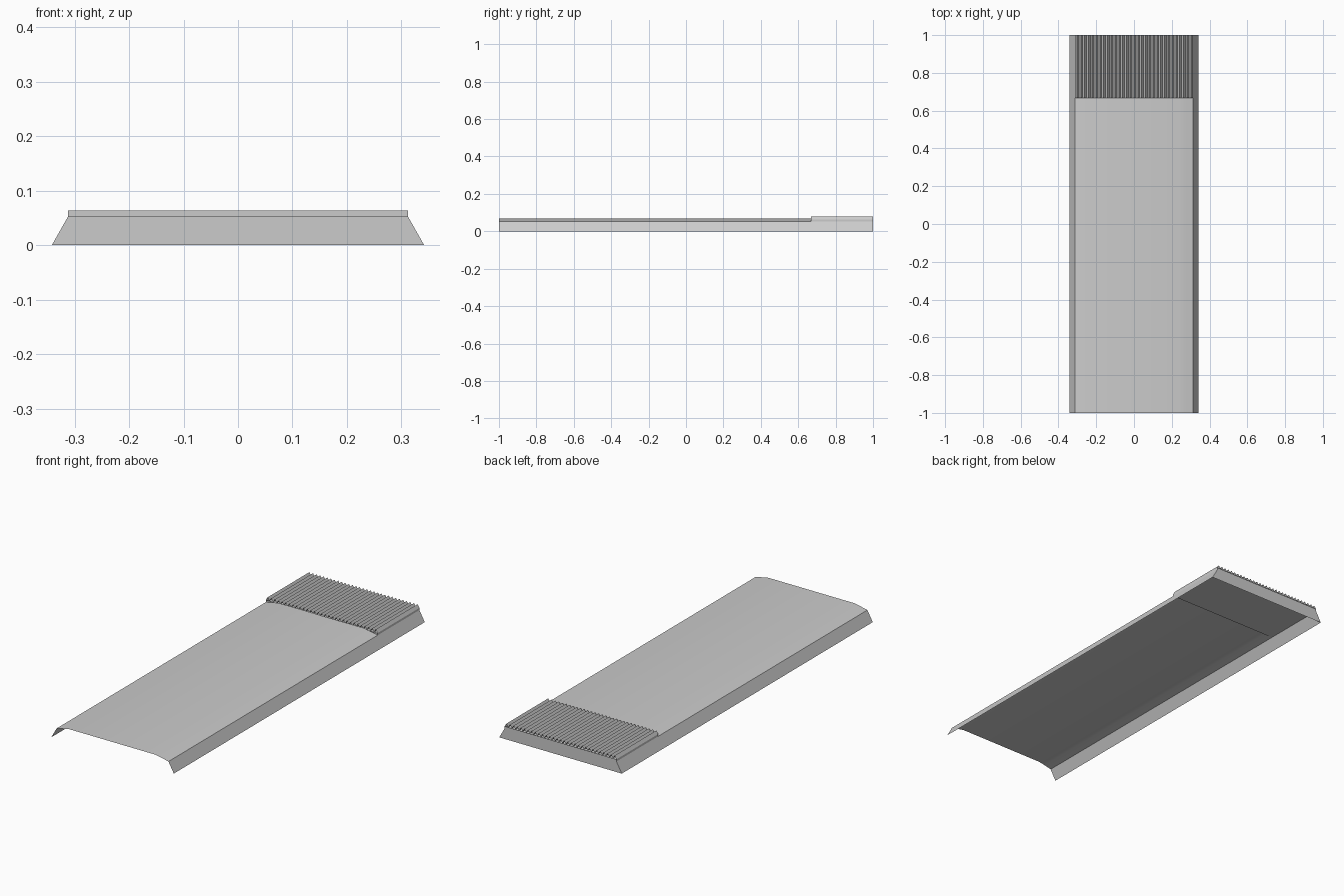
import bpy, math

if "Cube" in bpy.data.objects:
    bpy.data.objects.remove(bpy.data.objects["Cube"])

Y0, YS, Y1 = -1.0, 0.667, 1.0      # front, step, back
W, B = 0.312, 0.342                # half width at deck and at ground
DECK, BASE, PEAK = 0.053, 0.064, 0.08


def make(name, verts, faces, smooth=False):
    me = bpy.data.meshes.new(name)
    me.from_pydata(verts, [], faces)
    me.update()
    ob = bpy.data.objects.new(name, me)
    bpy.context.collection.objects.link(ob)
    bpy.context.view_layer.objects.active = ob
    ob.select_set(True)
    if smooth:
        bpy.ops.object.shade_smooth_by_angle(angle=math.radians(30))
    ob.select_set(False)
    return ob


def sheet(name, profile, ya, yb, smooth=False):
    """Sweep an open x-z profile along y (left to right, facing up)."""
    n = len(profile)
    verts = [(x, y, z) for y in (ya, yb) for x, z in profile]
    faces = [(i, i + 1, n + i + 1, n + i) for i in range(n - 1)]
    return make(name, verts, faces, smooth)


# Sloping side skirts, open underneath
sheet("left_skirt", [(-B, 0), (-W, DECK)], Y0, Y1)
sheet("right_skirt", [(W, DECK), (B, 0)], Y0, Y1)

# Gently crowned top panel
half = [(W, DECK), (0.275, 0.0612), (0.24, 0.068)]
crown = [(-x, z) for x, z in half] + half[::-1]
sheet("top_panel", crown, Y0, YS, smooth=True)

# Flat deck beneath the ribs and closing back wall
sheet("rear_deck", [(-W, DECK), (W, DECK)], YS, Y1)
make("back_wall", [(B, Y1, 0), (-B, Y1, 0), (-W, Y1, DECK), (W, Y1, DECK)],
     [(0, 1, 2, 3)])

# Plinth walls around the ribbed block
corners = [(-W, YS), (W, YS), (W, Y1), (-W, Y1)]
verts = [(x, y, z) for z in (DECK, BASE) for x, y in corners]
make("rib_plinth", verts,
     [(i, (i + 1) % 4, 4 + (i + 1) % 4, 4 + i) for i in range(4)])

# Ribs: zigzag sheet running lengthwise
teeth = 31
zigzag = [(-W + W * i / teeth, PEAK if i % 2 else BASE)
          for i in range(2 * teeth + 1)]
sheet("ribs", zigzag, YS, Y1)
